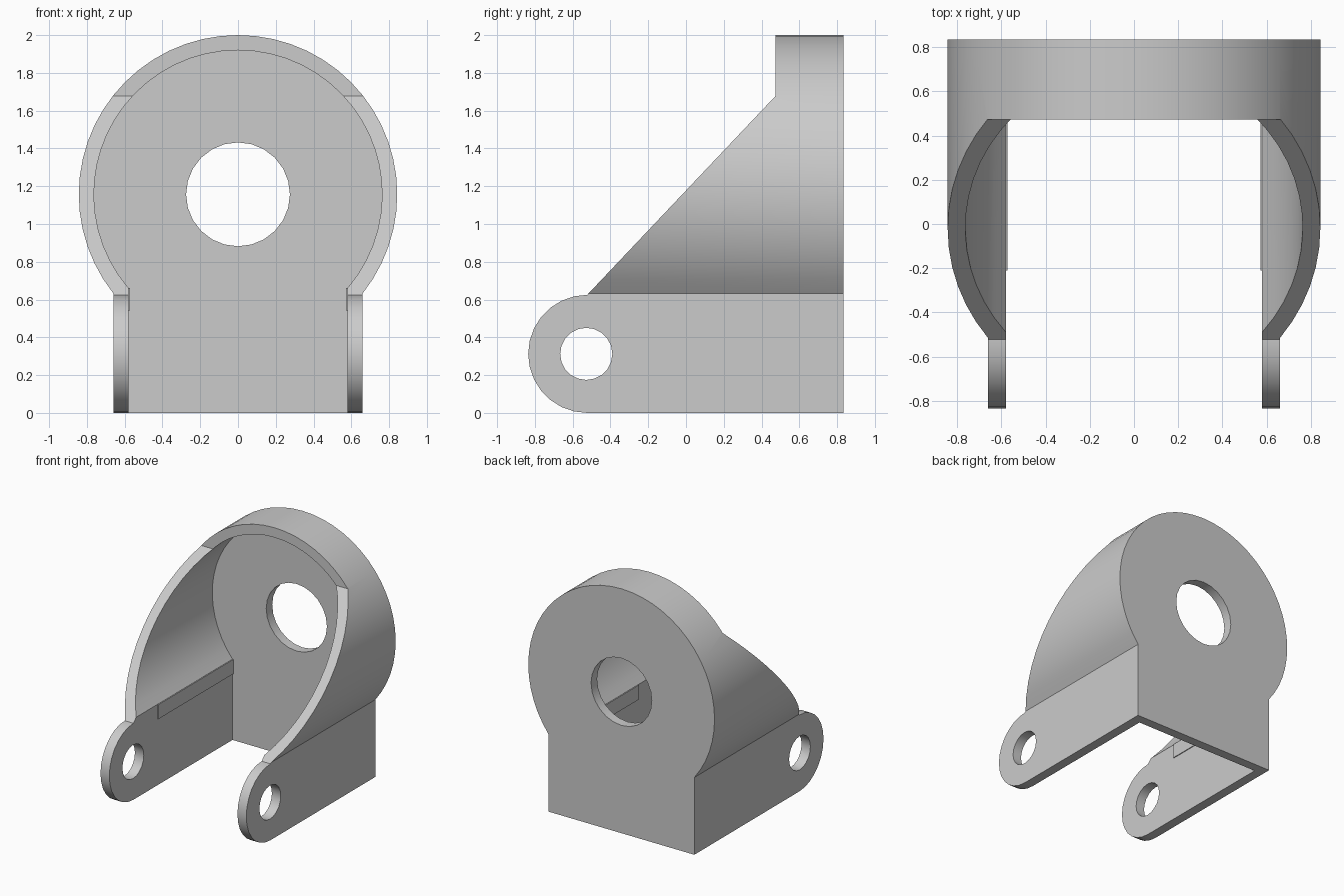
import bpy, bmesh, math
from mathutils import Vector

cube = bpy.data.objects.get("Cube")
if cube:
    bpy.data.objects.remove(cube, do_unlink=True)

grey = bpy.data.materials.new("plain grey")
grey.use_nodes = True
grey.diffuse_color = (0.6, 0.6, 0.6, 1)
grey.node_tree.nodes["Principled BSDF"].inputs["Base Color"].default_value = (0.6, 0.6, 0.6, 1)

CZ, R_OUT, R_IN = 1.157, 0.843, 0.763      # round housing
ARM_IN, ARM_OUT, ARM_TOP = 0.58, 0.66, 0.625
BACK, WALL_FRONT = 0.835, 0.757
LUG_Y, LUG_R = -0.523, ARM_TOP / 2


def arc(u, v, r, start, end, n):
    """Points along an arc, angles in radians."""
    return [(u + r * math.cos(start + (end - start) * i / n),
             v + r * math.sin(start + (end - start) * i / n)) for i in range(n + 1)]


def circle(u, v, r, n):
    return arc(u, v, r, 0, math.tau, n)[:-1]


def prism(name, outline, axis, lo, hi):
    """Extrude an outline along x (outline in y, z) or y (outline in x, z)."""
    bm = bmesh.new()

    def place(p, d):
        return Vector((d, p[0], p[1])) if axis == "x" else Vector((p[0], d, p[1]))

    face = bm.faces.new([bm.verts.new(place(p, lo)) for p in outline])
    extruded = bmesh.ops.extrude_face_region(bm, geom=[face])["geom"]
    shift = place((0, 0), hi - lo)
    bmesh.ops.translate(bm, vec=shift, verts=[g for g in extruded if isinstance(g, bmesh.types.BMVert)])
    bmesh.ops.recalc_face_normals(bm, faces=bm.faces)
    mesh = bpy.data.meshes.new(name)
    bm.to_mesh(mesh)
    bm.free()
    mesh.materials.append(grey)
    obj = bpy.data.objects.new(name, mesh)
    bpy.context.collection.objects.link(obj)
    return obj


def carve(obj, cutter, operation="DIFFERENCE"):
    """Apply a boolean and discard its helper."""
    mod = obj.modifiers.new("carve", "BOOLEAN")
    mod.operation, mod.object, mod.solver = operation, cutter, "EXACT"
    bpy.context.view_layer.objects.active = obj
    bpy.ops.object.modifier_apply(modifier=mod.name)
    bpy.data.objects.remove(cutter, do_unlink=True)


# Back wall: round top on a square foot, with a central bore
a_out = -math.acos(ARM_OUT / R_OUT)
crown = arc(0, CZ, R_OUT, a_out, math.pi - a_out, 40)
back_wall = prism("back_wall", crown + [(-ARM_OUT, 0), (ARM_OUT, 0)], "y", WALL_FRONT, BACK)
carve(back_wall, prism("bore", circle(0, CZ, 0.275, 24), "y", 0.5, 1))

# Hood: curved shell trimmed by a sloping side profile
a_in = -math.acos(ARM_IN / R_IN)
seat = ARM_TOP - 0.005
shell = (crown + [(-ARM_OUT, seat), (-ARM_IN, seat)]
         + arc(0, CZ, R_IN, math.pi - a_in, a_in, 40) + [(ARM_IN, seat), (ARM_OUT, seat)])
hood = prism("hood", shell, "y", -0.8, WALL_FRONT)
side = [(LUG_Y, 0.5), (LUG_Y, ARM_TOP), (0.473, 1.677), (0.473, 2.2), (0.9, 2.2), (0.9, 0.5)]
carve(hood, prism("side_trim", side, "x", -1, 1), "INTERSECT")

# Arms with rounded, drilled lugs, and the thin ledges inside them
parts = [back_wall, hood]
lug = arc(LUG_Y, LUG_R, LUG_R, math.pi / 2, 1.5 * math.pi, 14)
for label, s in (("left", 1), ("right", -1)):
    arm = prism(label + "_arm", lug + [(WALL_FRONT, 0), (WALL_FRONT, ARM_TOP)], "x",
                s * ARM_IN, s * ARM_OUT)
    carve(arm, prism("pin_hole", circle(LUG_Y - 0.005, LUG_R, 0.138, 20), "x", -1, 1))
    ledge = [(-0.21, 0.542), (WALL_FRONT, 0.542), (WALL_FRONT, 0.66), (-0.21, 0.66)]
    parts += [arm, prism(label + "_ledge", ledge, "x", s * 0.573, s * 0.6)]

# Smooth the curved faces, keep the corners sharp
bpy.ops.object.select_all(action="DESELECT")
for obj in parts:
    obj.select_set(True)
bpy.context.view_layer.objects.active = hood
bpy.ops.object.shade_smooth_by_angle(angle=math.radians(30))
